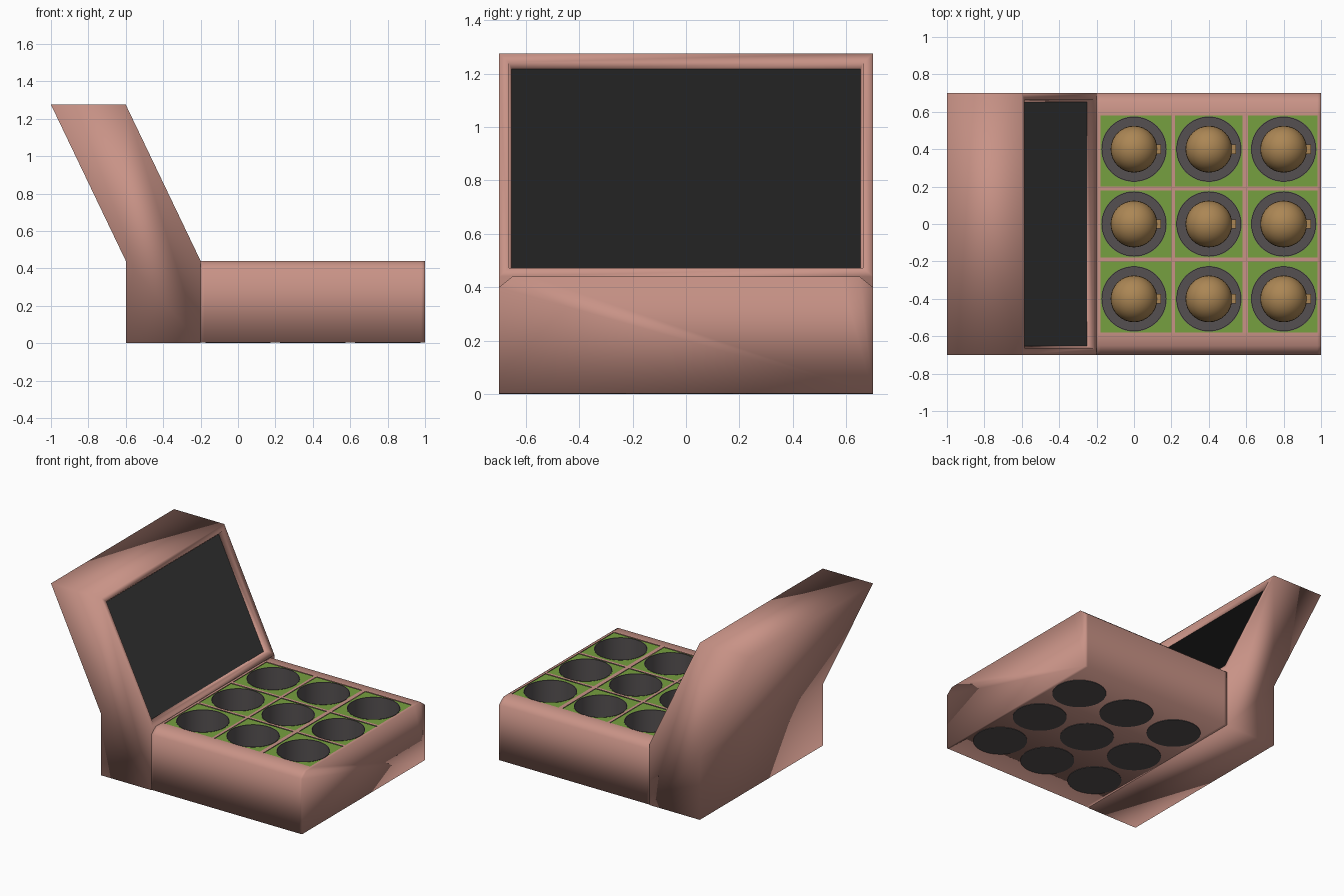
import bpy, bmesh, math

if "Cube" in bpy.data.objects:
    bpy.data.objects.remove(bpy.data.objects["Cube"])


def material(name, rgb):
    m = bpy.data.materials.new(name)
    m.diffuse_color = (*rgb, 1)
    m.use_nodes = True
    m.node_tree.nodes["Principled BSDF"].inputs["Base Color"].default_value = m.diffuse_color
    return m


PINK = material("dusty_pink", (0.58, 0.29, 0.24))
GREEN = material("leaf_green", (0.18, 0.35, 0.05))
GREY = material("warm_grey", (0.09, 0.08, 0.082))
GOLD = material("dull_gold", (0.41, 0.24, 0.09))
BLACK = material("screen_black", (0.022, 0.022, 0.022))


def finish(bm, name, mats, smooth=True, recalc=True):
    if recalc:
        bmesh.ops.recalc_face_normals(bm, faces=bm.faces[:])
    for f in bm.faces:
        f.smooth = smooth
    me = bpy.data.meshes.new(name)
    bm.to_mesh(me)
    bm.free()
    for m in mats:
        me.materials.append(m)
    ob = bpy.data.objects.new(name, me)
    bpy.context.collection.objects.link(ob)
    return ob


# cell ranges of the 3 x 3 grid
CELLS_X = [(-0.18, 0.20), (0.22, 0.58), (0.61, 0.98)]
CELLS_Y = [(-0.58, -0.20), (-0.18, 0.18), (0.20, 0.58)]
CENTRES_X = [0, 0.4, 0.8]
CENTRES_Y = [-0.4, 0, 0.4]

# base: lengthwise strips over a chamfered section, left open at the cells
xs = [-0.2] + [x for c in CELLS_X for x in c] + [1.0]
section = [(-0.7, 0.003), (-0.7, 0.40), (-0.65, 0.44)]
section += [(y, 0.44) for c in CELLS_Y for y in c]
section += [(0.65, 0.44), (0.7, 0.40), (0.7, 0.003)]
bm = bmesh.new()
rows = [[bm.verts.new((x, y, z)) for y, z in section] for x in xs]
for i in range(len(xs) - 1):
    for j in range(len(section) - 1):
        if i % 2 == 1 and j in (3, 5, 7):
            continue
        bm.faces.new((rows[i][j], rows[i + 1][j], rows[i + 1][j + 1], rows[i][j + 1]))
bm.faces.new([r[0] for r in rows] + [r[-1] for r in reversed(rows)])
bm.faces.new(rows[0])
bm.faces.new(rows[-1])
finish(bm, "base", [PINK])

# leaning console
profile = [(-0.6, 0), (-0.2, 0), (-0.2, 0.44), (-0.6, 1.275), (-1, 1.275), (-0.6, 0.44)]
bm = bmesh.new()
a = [bm.verts.new((x, -0.7, z)) for x, z in profile]
b = [bm.verts.new((x, 0.7, z)) for x, z in profile]
bm.faces.new(a)
bm.faces.new(b[::-1])
sides = []
for i in range(6):
    k = (i + 1) % 6
    sides.append(bm.faces.new((a[i], b[i], b[k], a[k])))
slope = sides[2]
bmesh.ops.recalc_face_normals(bm, faces=bm.faces[:])
# recessed screen with a thin green border
bmesh.ops.inset_individual(bm, faces=[slope], thickness=0.052, depth=0)
bmesh.ops.inset_individual(bm, faces=[slope], thickness=0.015, depth=-0.035)
corners = [v.co.copy() for v in slope.verts]
bm.faces.remove(slope)
screen = bm.faces.new([bm.verts.new(c) for c in corners])
rim = bmesh.ops.inset_individual(bm, faces=[screen], thickness=0.014, depth=0)["faces"]
for f in rim:
    f.material_index = 1
screen.material_index = 2
finish(bm, "console", [PINK, GREEN, BLACK], recalc=False)


def green_plate(rx, ry, cx, cy, z=0.436, r=0.174, n=48):
    """Rectangular plate with a round hole."""
    bm = bmesh.new()
    inner, outer = [], []
    mx, my = (rx[0] + rx[1]) / 2, (ry[0] + ry[1]) / 2
    hx, hy = (rx[1] - rx[0]) / 2 + 0.002, (ry[1] - ry[0]) / 2 + 0.002
    for i in range(n):
        t = 2 * math.pi * i / n
        c, s = math.cos(t), math.sin(t)
        m = max(abs(c), abs(s))
        inner.append(bm.verts.new((cx + r * c, cy + r * s, z)))
        outer.append(bm.verts.new((mx + hx * c / m, my + hy * s / m, z)))
    for i in range(n):
        k = (i + 1) % n
        bm.faces.new((inner[i], outer[i], outer[k], inner[k]))
    finish(bm, "cell_plate", [GREEN], smooth=False, recalc=False)


def well(cx, cy, n=48):
    """Open cup made by turning a profile."""
    pts = [(0.175, 0.0), (0.175, 0.438), (0.17, 0.438), (0.17, 0.06)]
    bm = bmesh.new()
    rings = [[bm.verts.new((cx + r * math.cos(2 * math.pi * i / n),
                            cy + r * math.sin(2 * math.pi * i / n), z))
              for i in range(n)] for r, z in pts]
    for p, q in zip(rings, rings[1:]):
        for i in range(n):
            k = (i + 1) % n
            bm.faces.new((p[i], p[k], q[k], q[i]))
    bm.faces.new(rings[0])
    bm.faces.new(rings[-1])
    ob = finish(bm, "well", [GREY])
    bpy.ops.object.select_all(action='DESELECT')
    ob.select_set(True)
    bpy.context.view_layer.objects.active = ob
    bpy.ops.object.shade_smooth_by_angle()


def ball(cx, cy):
    bm = bmesh.new()
    bmesh.ops.create_uvsphere(bm, u_segments=32, v_segments=16, radius=0.125)
    bmesh.ops.translate(bm, verts=bm.verts[:], vec=(cx, cy, 0.22))
    finish(bm, "ball", [GOLD])
    # small side pin
    bm = bmesh.new()
    bmesh.ops.create_cube(bm, size=1)
    bmesh.ops.scale(bm, verts=bm.verts[:], vec=(0.03, 0.05, 0.05))
    bmesh.ops.translate(bm, verts=bm.verts[:], vec=(cx + 0.13, cy, 0.22))
    finish(bm, "ball_pin", [GOLD], smooth=False)


# repeat for every cell
for rx, cx in zip(CELLS_X, CENTRES_X):
    for ry, cy in zip(CELLS_Y, CENTRES_Y):
        green_plate(rx, ry, cx, cy)
        well(cx, cy)
        ball(cx, cy)
